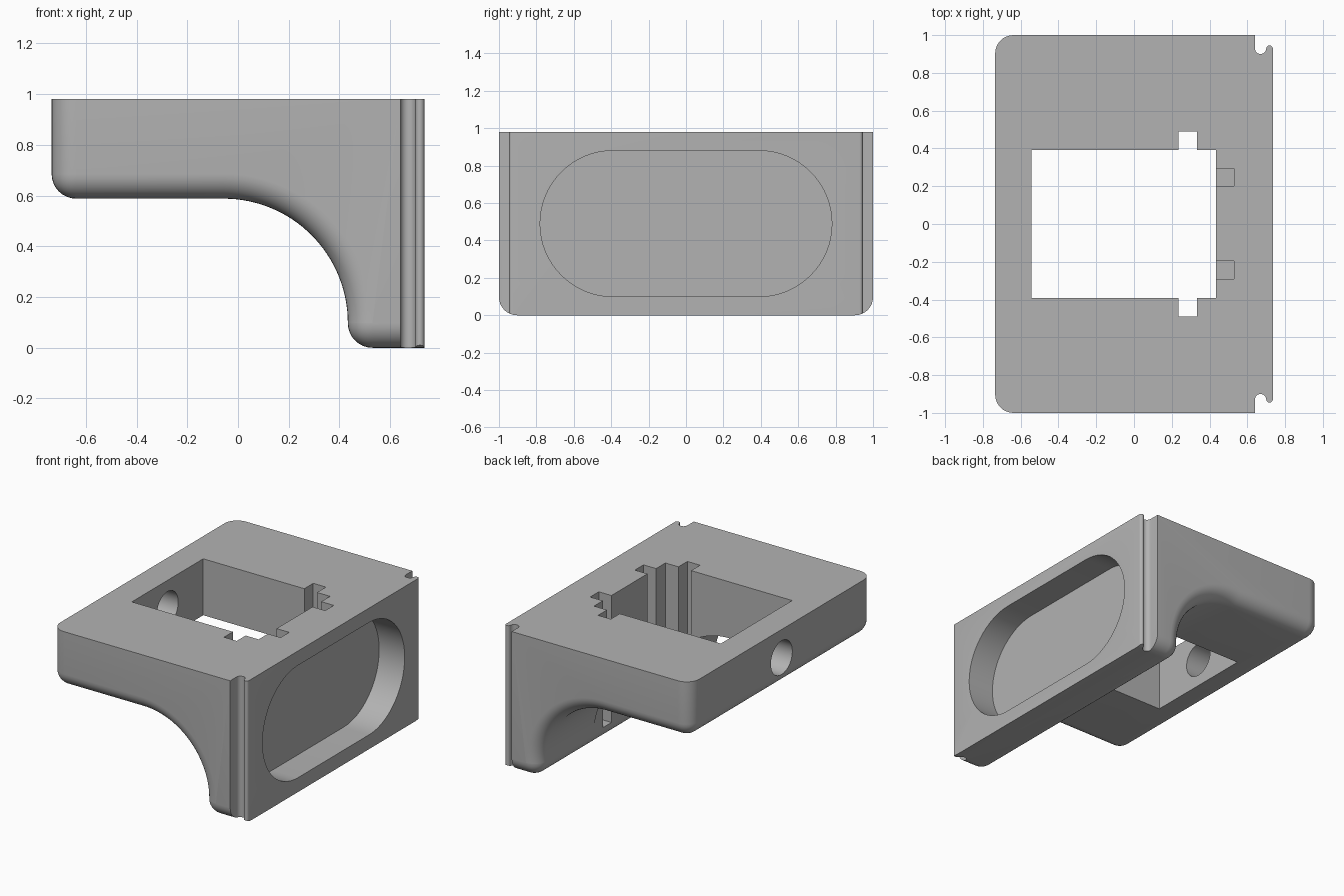
import bpy, bmesh, math
from mathutils import Vector

cube = bpy.data.objects.get("Cube")
if cube:
    bpy.data.objects.remove(cube, do_unlink=True)

U = 0.098                      # base unit of the design
X0, X1, TOP, SHELF, LEG = -0.735, 0.735, 0.98, 0.588, 0.433

grey = bpy.data.materials.new("light grey plastic")
grey.use_nodes = True
colour = (0.45, 0.45, 0.45, 1)
grey.diffuse_color = colour
grey.node_tree.nodes["Principled BSDF"].inputs["Base Color"].default_value = colour


def arc(cx, cy, r, start, end, n):
    angles = [math.radians(start + (end - start) * i / n) for i in range(n + 1)]
    return [(cx + r * math.cos(a), cy + r * math.sin(a)) for a in angles]


def prism(name, points, axis, low, high):
    """Extrude a 2D outline along an axis (0 = x, 1 = y, 2 = z)."""
    bm = bmesh.new()

    def place(p, h):
        co = list(p)
        co.insert(axis, h)
        return bm.verts.new(co)

    a = [place(p, low) for p in points]
    b = [place(p, high) for p in points]
    bm.faces.new(a)
    bm.faces.new(b)
    for i in range(len(a)):
        j = (i + 1) % len(a)
        bm.faces.new((a[i], a[j], b[j], b[i]))
    bmesh.ops.recalc_face_normals(bm, faces=bm.faces)
    mesh = bpy.data.meshes.new(name)
    bm.to_mesh(mesh)
    bm.free()
    mesh.materials.append(grey)
    obj = bpy.data.objects.new(name, mesh)
    bpy.context.collection.objects.link(obj)
    return obj


def box(x0, x1, y0, y1):
    return [(x0, y0), (x1, y0), (x1, y1), (x0, y1)]


# Bracket body: shelf and leg joined by a concave sweep
sweep = arc(LEG - 5 * U, U, 5 * U, 90, 0, 32)
profile = [(X0, TOP), (X0, SHELF)] + sweep + [(LEG, 0), (X1, 0), (X1, TOP)]
body = prism("bracket_body", profile, 1, -1, 1)

# Round the underside and the free end
bm = bmesh.new()
bm.from_mesh(body.data)


def is_rounded(edge):
    a, b = (v.co for v in edge.verts)
    mid = (a + b) / 2
    if mid.z > TOP - 0.01 or mid.x > X1 - 0.01:
        return False
    if abs(mid.y) > 0.99:
        return True
    corners = (Vector((X0, 0, SHELF)), Vector((LEG, 0, 0)))
    return any((mid - c).length < 0.01 for c in corners)


bmesh.ops.bevel(bm, geom=[e for e in bm.edges if is_rounded(e)], offset=U - 0.001,
                segments=8, profile=0.5, affect='EDGES', clamp_overlap=False)
bmesh.ops.recalc_face_normals(bm, faces=bm.faces)
bm.to_mesh(body.data)
bm.free()

# Cutters: central opening with its keyways, combined as one outline
xs0, xs1 = 0.235, 0.333
half = [(-0.542, 4 * U), (xs0, 4 * U), (xs0, 5 * U), (xs1, 5 * U), (xs1, 4 * U), (LEG, 4 * U)]
outline = half + [(x, -y) for x, y in reversed(half)]
cutters = [prism("opening_cutter", outline, 2, -0.2, 1.2)]

# Blind slots in the leg wall
for y in (0.2, -0.29):
    cutters.append(prism("slot_cutter", box(LEG - 0.05, 0.53, y, y + 0.095), 2, U, 1.2))

# Oval recess in the mounting face
oval = arc(0.39, 0.49, 0.39, -90, 90, 32) + arc(-0.39, 0.49, 0.39, 90, 270, 32)
cutters.append(prism("recess_cutter", oval, 0, X1 - 2 * U, 0.9))

# Round hole through the end wall
cutters.append(prism("hole_cutter", arc(0, 8 * U, 0.118, 0, 348.75, 31), 0, -0.9, -0.4))

# Groove and rounded lip along both upright corners
groove = ([(0.64, 1.1)] + arc(0.67, 0.93, 0.03, 180, 360, 12)
          + arc(0.7175, 0.928, 0.0175, 180, 0, 10) + [(0.8, 0.928), (0.8, 1.1)])
for s in (1, -1):
    cutters.append(prism("groove_cutter", [(x, s * y) for x, y in groove], 2, -0.2, 1.2))

for cutter in cutters:
    mod = body.modifiers.new("cut", 'BOOLEAN')
    mod.operation = 'DIFFERENCE'
    mod.solver = 'EXACT'
    mod.object = cutter

# Apply the cuts and drop the cutters
bpy.context.view_layer.update()
graph = bpy.context.evaluated_depsgraph_get()
finished = bpy.data.meshes.new_from_object(body.evaluated_get(graph))
body.modifiers.clear()
body.data = finished
for cutter in cutters:
    bpy.data.objects.remove(cutter, do_unlink=True)

bpy.ops.object.select_all(action='DESELECT')
body.select_set(True)
bpy.context.view_layer.objects.active = body
bpy.ops.object.shade_smooth_by_angle(angle=math.radians(30))
